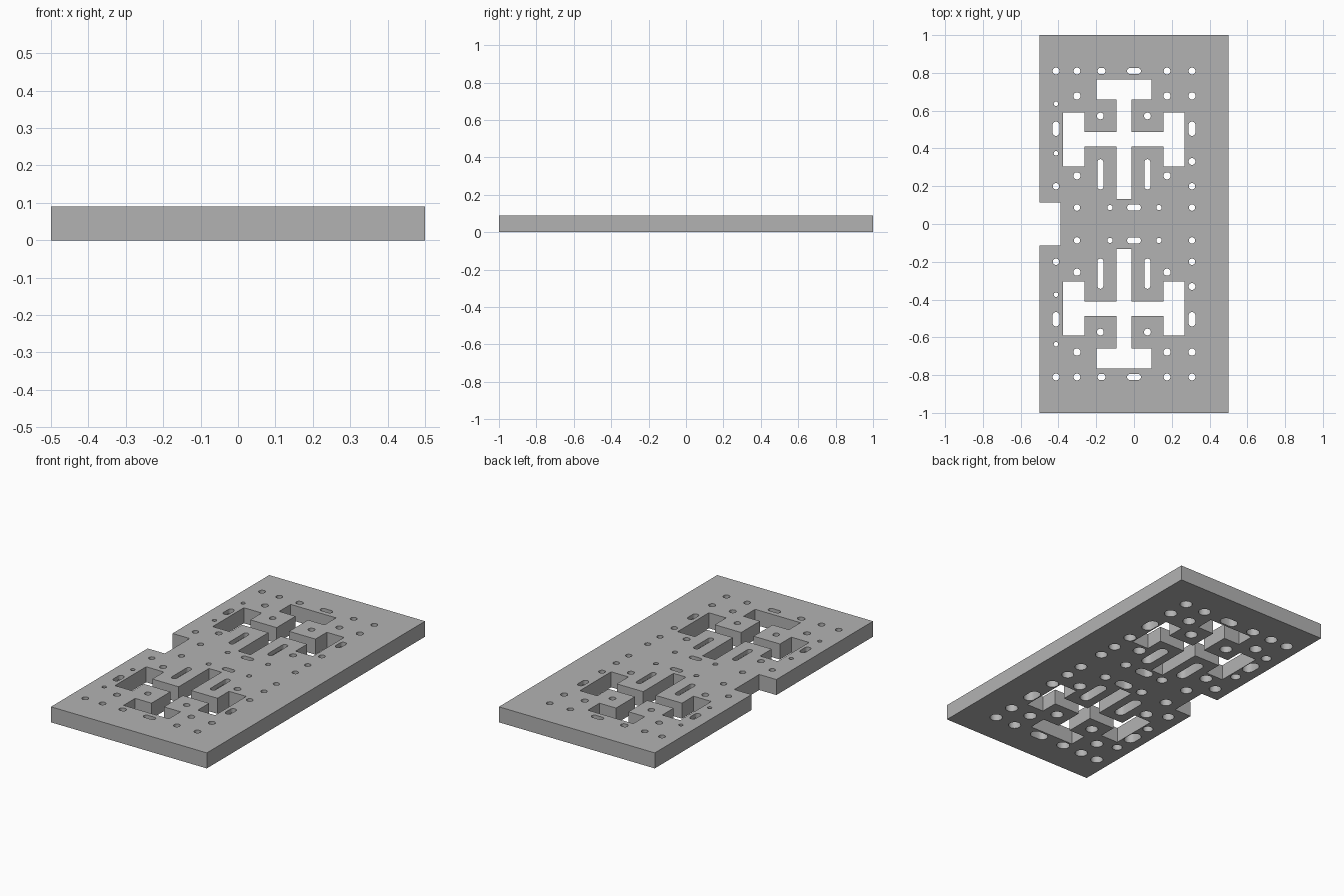
import bpy, bmesh
from math import pi, cos, sin

if "Cube" in bpy.data.objects:
    bpy.data.objects.remove(bpy.data.objects["Cube"], do_unlink=True)

THICK, BORE_DEPTH, BORE_EXTRA = 0.09, 0.065, 0.016

metal = bpy.data.materials.new("plain_grey")
metal.use_nodes = True
grey = (0.45, 0.45, 0.45, 1)
metal.diffuse_color = grey
metal.node_tree.nodes["Principled BSDF"].inputs["Base Color"].default_value = grey


def prism(bm, outline, z0, z1):
    """Closed upright prism over an outline."""
    low = [bm.verts.new((x, y, z0)) for x, y in outline]
    high = [bm.verts.new((x, y, z1)) for x, y in outline]
    bm.faces.new(low[::-1])
    bm.faces.new(high)
    n = len(low)
    for i in range(n):
        j = (i + 1) % n
        bm.faces.new((low[i], low[j], high[j], high[i]))


def rect(x0, x1, y0, y1):
    return [(x0, y0), (x1, y0), (x1, y1), (x0, y1)]


def slot(x, y, r, dx=0, dy=0, steps=24):
    """Round hole, stretched by half lengths dx or dy into a slot."""
    pts = []
    for i in range(steps):
        a = 2 * pi * (i + 0.5) / steps
        c, s = cos(a), sin(a)
        pts.append((x + r * c + (dx if c > 0 else -dx),
                    y + r * s + (dy if s > 0 else -dy)))
    return pts


def make_object(name, bm):
    bmesh.ops.recalc_face_normals(bm, faces=bm.faces)
    mesh = bpy.data.meshes.new(name)
    bm.to_mesh(mesh)
    bm.free()
    mesh.materials.append(metal)
    obj = bpy.data.objects.new(name, mesh)
    bpy.context.collection.objects.link(obj)
    return obj


# Round holes per row: y, radius, x positions
rows = [
    (0.81, 0.018, (-0.413, -0.302, 0.175, 0.307)),
    (0.678, 0.019, (-0.302, 0.175, 0.307)),
    (0.636, 0.012, (-0.413,)),
    (0.572, 0.018, (-0.178, 0.071)),
    (0.374, 0.012, (-0.413,)),
    (0.331, 0.018, (0.307,)),
    (0.255, 0.019, (-0.302, 0.175)),
    (0.2, 0.017, (-0.413, 0.307)),
    (0.087, 0.017, (-0.302, 0.307)),
    (0.087, 0.014, (-0.127, 0.132)),
]
holes = [(x, y, r, 0, 0) for y, r, xs in rows for x in xs]

# Slots: x, y, radius, half stretch along x and y
holes += [(-0.172, 0.81, 0.017, 0.004, 0)]
holes += [(0, y, 0.016, 0.021, 0) for y in (0.81, 0.087)]
holes += [(x, 0.504, 0.018, 0, 0.02) for x in (-0.413, 0.307)]
holes += [(x, 0.263, 0.016, 0, 0.064) for x in (-0.178, 0.071)]

# Branching window outline
window = [
    (-0.198, 0.766), (0.093, 0.766), (0.093, 0.66), (-0.013, 0.66),
    (-0.013, 0.487), (0.156, 0.487), (0.156, 0.591), (0.267, 0.591),
    (0.267, 0.305), (0.156, 0.305), (0.156, 0.411), (-0.013, 0.411),
    (-0.013, 0.133), (-0.093, 0.133), (-0.093, 0.411), (-0.262, 0.411),
    (-0.262, 0.305), (-0.376, 0.305), (-0.376, 0.591), (-0.262, 0.591),
    (-0.262, 0.487), (-0.093, 0.487), (-0.093, 0.66), (-0.198, 0.66),
]

# Cutters, mirrored front to back
through, bores = bmesh.new(), bmesh.new()
for side in (1, -1):
    prism(through, [(x, side * y) for x, y in window], -0.1, 0.2)
    for x, y, r, dx, dy in holes:
        prism(through, slot(x, side * y, r, dx, dy), -0.1, 0.2)
        prism(bores, slot(x, side * y, r + BORE_EXTRA, dx, dy), -0.1, BORE_DEPTH)
prism(through, rect(-0.6, -0.39, -0.114, 0.114), -0.1, 0.2)

# Plate
body = bmesh.new()
prism(body, rect(-0.5, 0.5, -1, 1), 0, THICK)
plate = make_object("plate", body)
bpy.context.view_layer.objects.active = plate
plate.select_set(True)

# Cut the wide bores from below, then the openings right through
for name, bm in (("bore_cutter", bores), ("opening_cutter", through)):
    cutter = make_object(name, bm)
    cutter.hide_render = True
    mod = plate.modifiers.new(name, 'BOOLEAN')
    mod.operation = 'DIFFERENCE'
    mod.solver = 'EXACT'
    mod.object = cutter
    bpy.ops.object.modifier_apply(modifier=mod.name)
    bpy.data.objects.remove(cutter, do_unlink=True)

bpy.ops.object.shade_smooth_by_angle()
